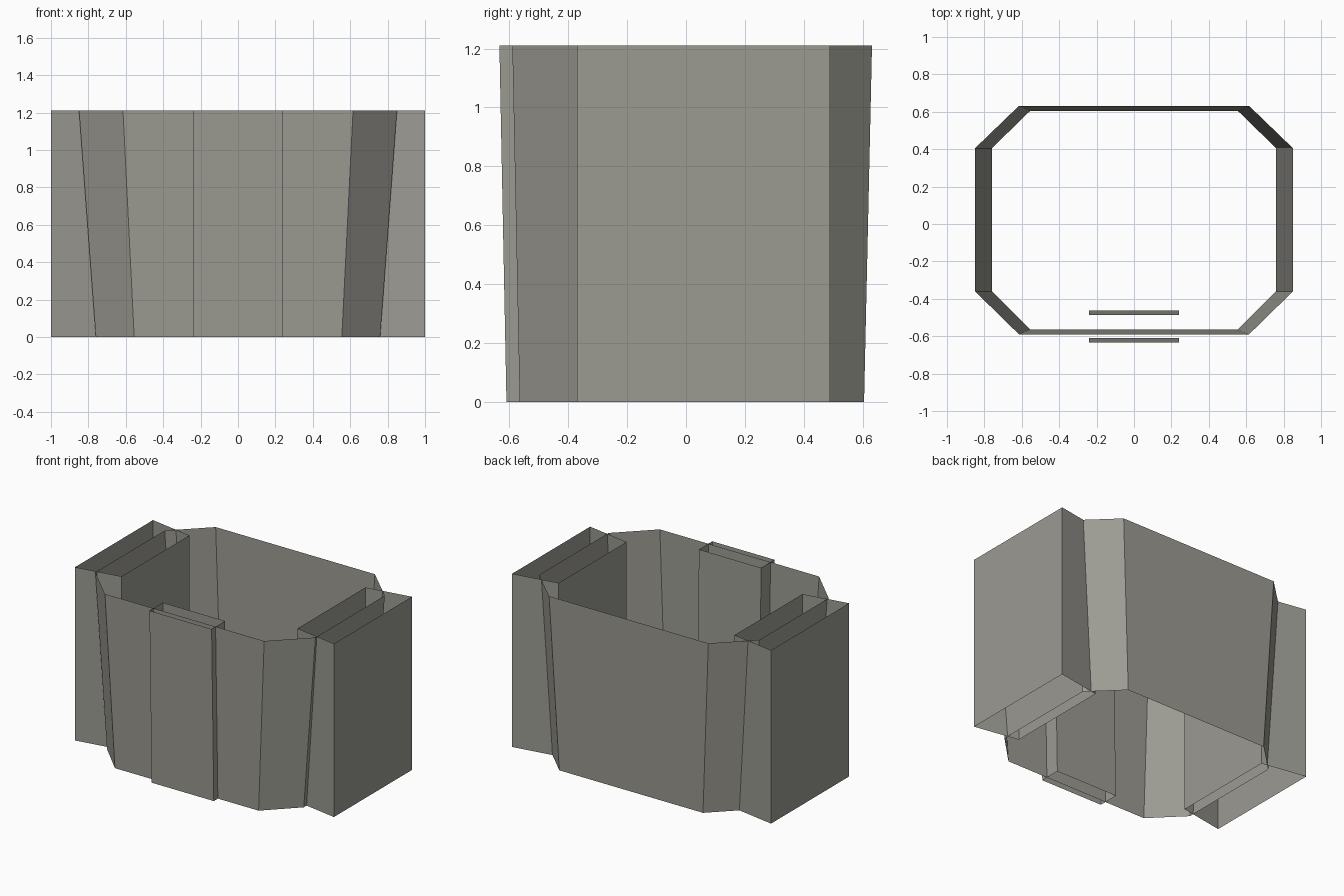
import bpy

if "Cube" in bpy.data.objects:
    bpy.data.objects.remove(bpy.data.objects["Cube"])

HEIGHT = 1.21

grey = bpy.data.materials.new("warm_grey")
grey.diffuse_color = (0.33, 0.325, 0.29, 1)
grey.use_nodes = True
grey.node_tree.nodes["Principled BSDF"].inputs["Base Color"].default_value = grey.diffuse_color


def sleeve(name, bottom, top):
    """Open-ended thin tube between two counter-clockwise outlines."""
    n = len(bottom)
    verts = [(x, y, 0) for x, y in bottom] + [(x, y, HEIGHT) for x, y in top]
    faces = [(i, (i + 1) % n, n + (i + 1) % n, n + i) for i in range(n)]
    mesh = bpy.data.meshes.new(name)
    mesh.from_pydata(verts, [], faces)
    mesh.materials.append(grey)
    obj = bpy.data.objects.new(name, mesh)
    bpy.context.collection.objects.link(obj)
    return obj


def octagon(side_x, corner_x, front_y, back_y):
    """Chamfered rectangle; the side walls always span the same depth."""
    right = [(corner_x, front_y), (side_x, -0.36),
             (side_x, 0.405), (corner_x, back_y)]
    return right + [(-x, y) for x, y in reversed(right)]


def rectangle(half_x, front_y, back_y):
    return [(-half_x, front_y), (half_x, front_y),
            (half_x, back_y), (-half_x, back_y)]


# Flared eight-sided shell
sleeve("main_shell",
       octagon(0.76, 0.555, -0.565, 0.605),
       octagon(0.85, 0.615, -0.59, 0.632))

# Narrow sleeve leaning with the front wall
sleeve("front_sleeve",
       rectangle(0.24, -0.61, -0.463),
       rectangle(0.24, -0.634, -0.486))

# Straight side sleeves, slightly narrower towards the inside
right_outline = [(0.68, -0.315), (1, -0.37), (1, 0.49), (0.68, 0.435)]
left_outline = [(-x, y) for x, y in reversed(right_outline)]
sleeve("right_sleeve", right_outline, right_outline)
sleeve("left_sleeve", left_outline, left_outline)
